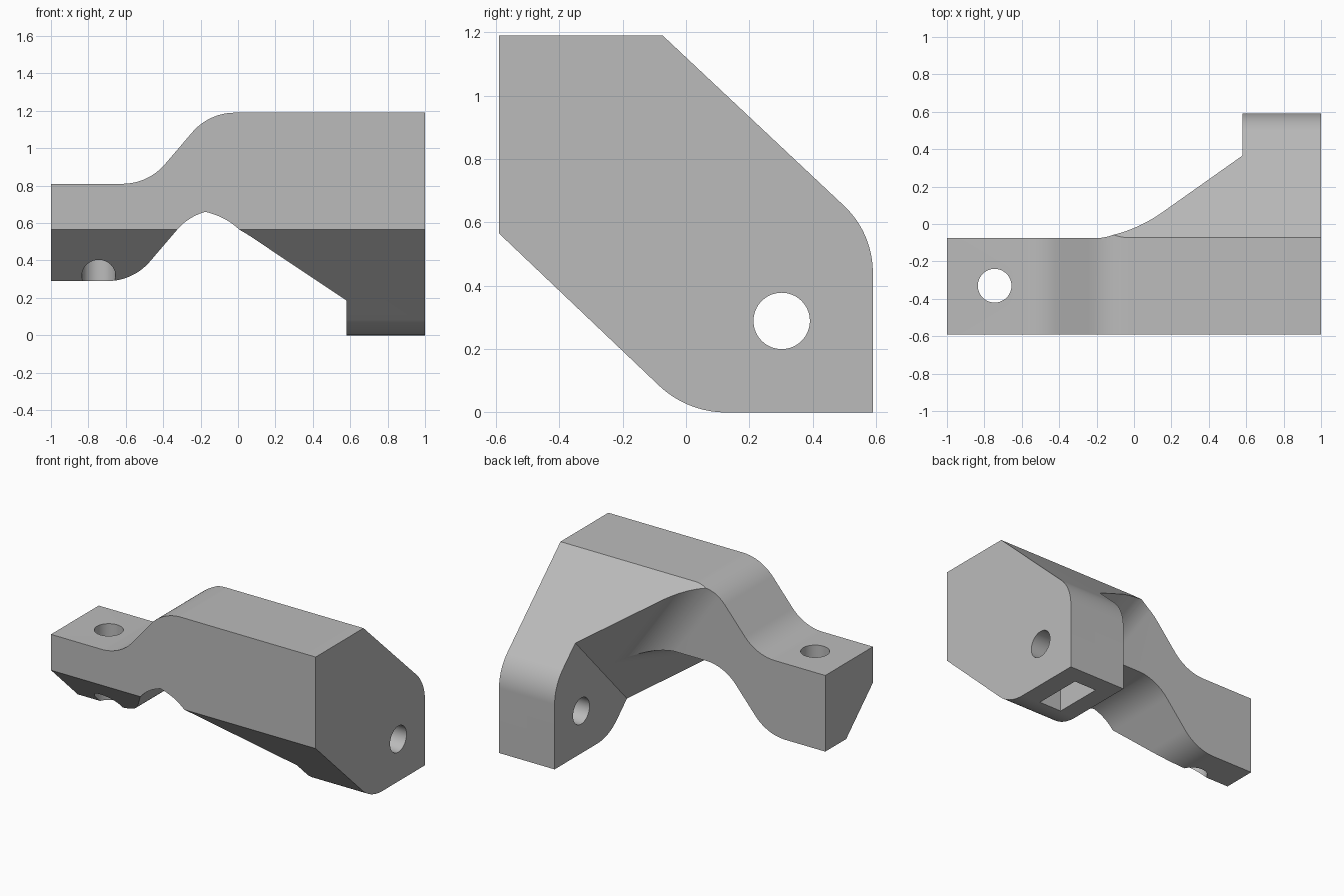
import bpy, bmesh, math
from mathutils import Vector

if "Cube" in bpy.data.objects:
    bpy.data.objects.remove(bpy.data.objects["Cube"], do_unlink=True)

grey = bpy.data.materials.new("plain_grey")
grey.use_nodes = True
grey.diffuse_color = (0.5, 0.5, 0.5, 1)
grey.node_tree.nodes["Principled BSDF"].inputs["Base Color"].default_value = (0.5, 0.5, 0.5, 1)

X, Y, Z = Vector((1, 0, 0)), Vector((0, 1, 0)), Vector((0, 0, 1))


def rounded(corners, steps=20):
    """Outline from (u, v, radius) corners, each corner filleted."""
    out = []
    for i, (u, v, r) in enumerate(corners):
        p = Vector((u, v))
        if r == 0:
            out.append(p)
            continue
        a = (Vector(corners[i - 1][:2]) - p).normalized()
        b = (Vector(corners[(i + 1) % len(corners)][:2]) - p).normalized()
        half = a.angle(b) / 2
        centre = p + (a + b).normalized() * (r / math.sin(half))
        start = p + a * (r / math.tan(half)) - centre
        end = p + b * (r / math.tan(half)) - centre
        sweep = math.pi - 2 * half
        for k in range(steps + 1):
            f = k / steps
            out.append(centre + (start * math.sin((1 - f) * sweep)
                                 + end * math.sin(f * sweep)) / math.sin(sweep))
    return out


def prism(name, outline, origin, u, v, axis, lo, hi):
    """Extrude an outline lying in the u, v plane along an axis."""
    bm = bmesh.new()
    face = bm.faces.new([bm.verts.new(origin + u * p.x + v * p.y + axis * lo) for p in outline])
    moved = bmesh.ops.extrude_face_region(bm, geom=[face])["geom"]
    bmesh.ops.translate(bm, vec=axis * (hi - lo),
                        verts=[g for g in moved if isinstance(g, bmesh.types.BMVert)])
    bmesh.ops.recalc_face_normals(bm, faces=bm.faces)
    mesh = bpy.data.meshes.new(name)
    bm.to_mesh(mesh)
    bm.free()
    mesh.materials.append(grey)
    obj = bpy.data.objects.new(name, mesh)
    bpy.context.collection.objects.link(obj)
    return obj


def box(name, lo, hi):
    pts = [Vector(p) for p in ((lo[0], lo[1]), (hi[0], lo[1]), (hi[0], hi[1]), (lo[0], hi[1]))]
    return prism(name, pts, Vector(), X, Y, Z, lo[2], hi[2])


def circle(cu, cv, r, n=64):
    return [Vector((cu + r * math.cos(math.tau * k / n), cv + r * math.sin(math.tau * k / n)))
            for k in range(n)]


def combine(target, tool, operation):
    mod = target.modifiers.new(tool.name, "BOOLEAN")
    mod.object, mod.operation, mod.solver = tool, operation, "EXACT"
    bpy.context.view_layer.objects.active = target
    bpy.ops.object.modifier_apply(modifier=mod.name)
    bpy.data.objects.remove(tool, do_unlink=True)


def filleted_wedge(name, p1, n1, p2, n2, radius):
    """Space in front of two planes, with the edge between them rounded."""
    axis = n1.cross(n2).normalized()
    e1 = (n2 - n1 * n1.dot(n2)).normalized()
    e2 = (n1 - n2 * n1.dot(n2)).normalized()
    origin = p1 + e1 * ((p2 - p1).dot(n2) / e1.dot(n2))
    u, v = e1, axis.cross(e1)
    far = 4
    b = Vector((e2.dot(u), e2.dot(v))) * far
    outline = rounded([(0, 0, radius), (far, 0, 0), (far + b.x, b.y, 0), (b.x, b.y, 0)])
    return prism(name, outline, origin, u, v, axis, -5, 5)


def s_bend(dx, dz, left, right, floor):
    """Area below the cranked line of the arm."""
    return rounded([(left, floor, 0), (left, 0.81 + dz, 0), (-0.48 + dx, 0.81 + dz, 0.3),
                    (-0.155 + dx, 1.19 + dz, 0.3), (right, 1.19 + dz, 0), (right, floor, 0)])


# Six-sided body, later trimmed along the cranked top
bracket = prism("bracket", rounded([
    (-0.59, 1.29, 0), (-0.18, 1.29, 0), (0.59, 0.567, 0.29),
    (0.59, 0, 0), (0.004, 0, 0.31), (-0.59, 0.565, 0)]), Vector(), Y, Z, X, -1, 1)
combine(bracket, prism("top_trim", s_bend(0, 0, -1.5, 1.5, -1), Vector(), X, Z, Y, -2, 2), "INTERSECT")

# Sloping plane that runs from the arm to the lug
lug_x = 0.58
slope_normal = Vector((-0.97, 0.728, -0.685)).normalized()
slope_point = Vector((lug_x, 0.37, 0.782))

# Space behind the arm, blended into the slope
rear = filleted_wedge("rear_space", Vector((0, -0.075, 0)), Y, slope_point, slope_normal, 0.29)
combine(rear, box("rear_limit", (-2, -1, -1), (lug_x, 2, 2)), "INTERSECT")
combine(bracket, rear, "DIFFERENCE")

# Space under the arm, blended into the slope
under = prism("under_space", s_bend(-0.08, -0.52, -1.5, lug_x, -0.5), Vector(), X, Z, Y, -1.5, 1.5)
combine(under, filleted_wedge("under_limit", Vector((0, 0, 0.671)), -Z,
                              slope_point, slope_normal, 0.29), "INTERSECT")
combine(bracket, under, "DIFFERENCE")

# Bolt holes and the nut slot
combine(bracket, prism("arm_hole", circle(-0.745, -0.33, 0.09), Vector(), X, Y, Z, -0.5, 1.5), "DIFFERENCE")
combine(bracket, prism("lug_hole", circle(0.302, 0.289, 0.089), Vector(), Y, Z, X, 0.3, 1.5), "DIFFERENCE")
combine(bracket, box("nut_slot", (0.70, 0.135, -0.2), (0.865, 0.468, 0.455)), "DIFFERENCE")

bpy.ops.object.select_all(action="DESELECT")
bracket.select_set(True)
bpy.context.view_layer.objects.active = bracket
bpy.ops.object.shade_smooth_by_angle(angle=math.radians(20))
